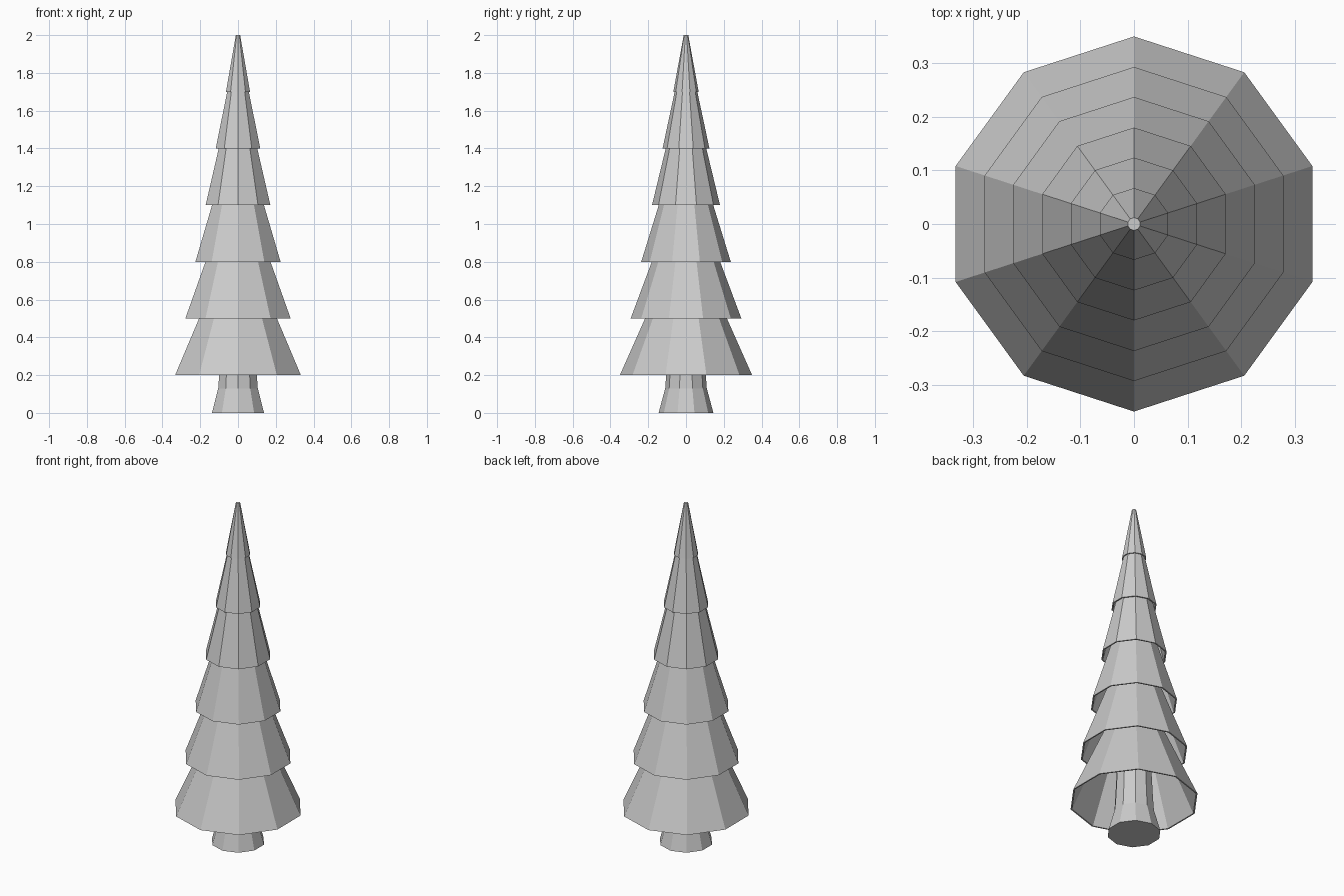
import bpy
import bmesh
import math

SIDES = 10

cube = bpy.data.objects.get("Cube")
if cube:
    bpy.data.objects.remove(cube)

grey = bpy.data.materials.new("plain_grey")
grey.use_nodes = True
grey.diffuse_color = (0.6, 0.6, 0.6, 1)
grey.node_tree.nodes["Principled BSDF"].inputs["Base Color"].default_value = (0.6, 0.6, 0.6, 1)


def lathe(name, profile):
    """Turn (radius, z) points into a ten-sided solid, capped at both ends."""
    bm = bmesh.new()
    rings = []
    for r, z in profile:
        angles = [math.pi / 2 + math.tau * i / SIDES for i in range(SIDES)]
        rings.append([bm.verts.new((r * math.cos(a), r * math.sin(a), z)) for a in angles])
    for low, high in zip(rings, rings[1:]):
        for i in range(SIDES):
            j = (i + 1) % SIDES
            bm.faces.new((low[i], low[j], high[j], high[i]))
    bm.faces.new(rings[0])
    bm.faces.new(rings[-1])
    bmesh.ops.recalc_face_normals(bm, faces=bm.faces)
    mesh = bpy.data.meshes.new(name)
    bm.to_mesh(mesh)
    bm.free()
    mesh.materials.append(grey)
    obj = bpy.data.objects.new(name, mesh)
    bpy.context.collection.objects.link(obj)
    return obj


# Trunk with a flared foot, running up inside the lowest tier
lathe("trunk", [(0.145, 0), (0.11, 0.13), (0.105, 0.2), (0.085, 0.6)])

# Hollow tiers of branches: bottom radius, top radius, height
tiers = [
    (0.35, 0.15, 0.45),
    (0.293, 0.125, 0.45),
    (0.237, 0.098, 0.45),
    (0.18, 0.071, 0.45),
    (0.124, 0.028, 0.45),
    (0.067, 0.012, 0.3),
]
WALL = 0.008
for n, (bottom, top, height) in enumerate(tiers):
    z = 0.2 + 0.3 * n
    lathe(f"branch_tier_{n + 1}", [
        (max(top - WALL, 0.005), z + height - WALL),
        (bottom - WALL, z),
        (bottom, z),
        (top, z + height),
    ])
